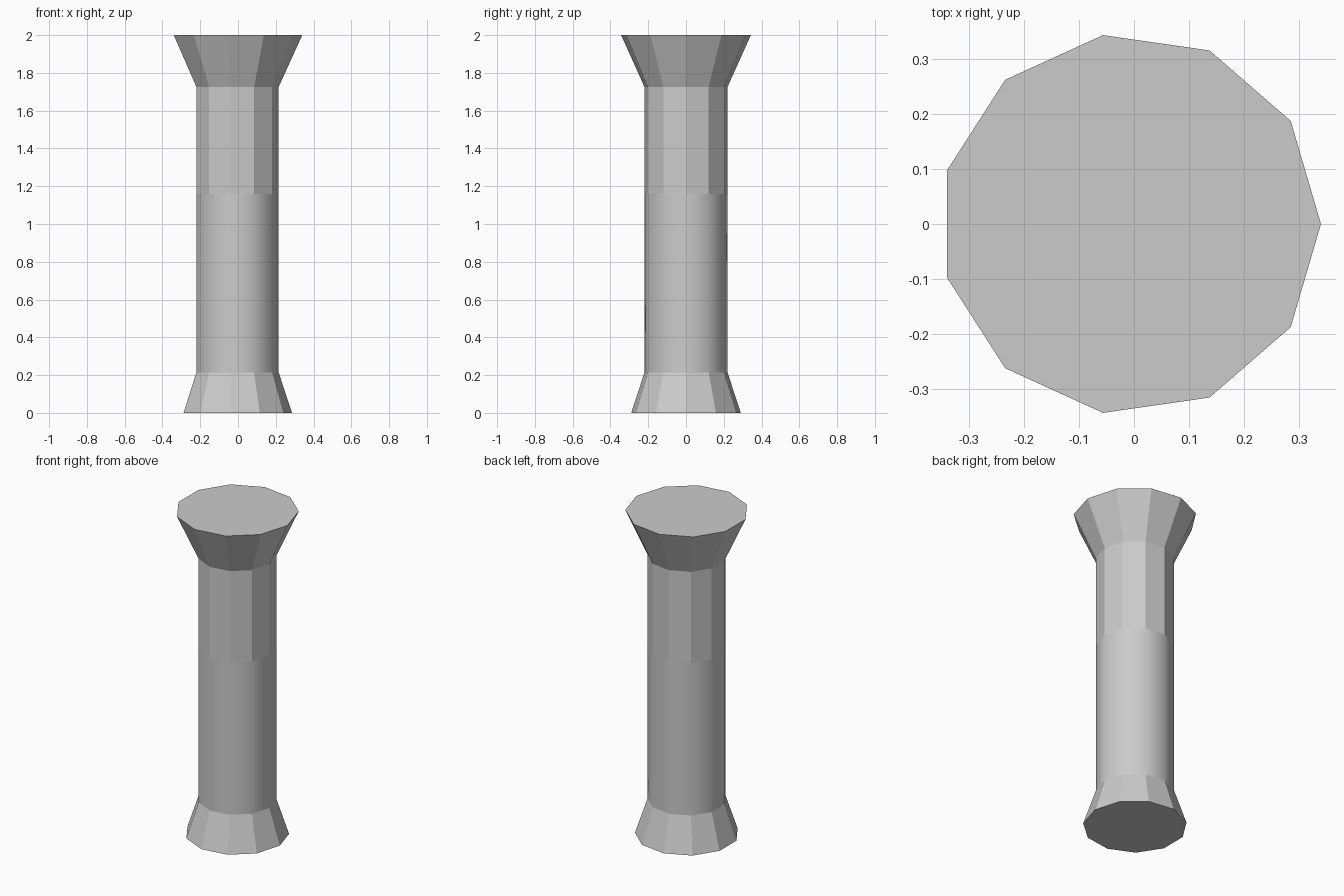
import bpy, bmesh
from math import cos, sin, pi

if "Cube" in bpy.data.objects:
    bpy.data.objects.remove(bpy.data.objects["Cube"])

SIDES = 11
OFFSET_X = -0.007   # keeps the odd-sided outline centred on x = 0


def section(name, r0, z0, r1, z1, cap=None, smooth=False):
    """One straight or flared column section, optionally capped at an end."""
    bm = bmesh.new()
    lower, upper = [
        [bm.verts.new((r * cos(2 * pi * i / SIDES) + OFFSET_X,
                       r * sin(2 * pi * i / SIDES), z)) for i in range(SIDES)]
        for r, z in ((r0, z0), (r1, z1))]
    for i in range(SIDES):
        j = (i + 1) % SIDES
        bm.faces.new((lower[i], lower[j], upper[j], upper[i])).smooth = smooth
    if cap == "bottom":
        bm.faces.new(lower[::-1])
    elif cap == "top":
        bm.faces.new(upper)
    mesh = bpy.data.meshes.new(name)
    bm.to_mesh(mesh)
    bm.free()
    obj = bpy.data.objects.new(name, mesh)
    bpy.context.collection.objects.link(obj)
    return obj


# Flared foot
section("base", 0.293, 0.0, 0.222, 0.215, cap="bottom")
# Smooth-shaded lower shaft
section("lower_shaft", 0.222, 0.215, 0.222, 1.16, smooth=True)
# Faceted upper shaft
section("upper_shaft", 0.222, 1.16, 0.222, 1.725)
# Flared head
section("capital", 0.222, 1.725, 0.347, 2.0, cap="top")
